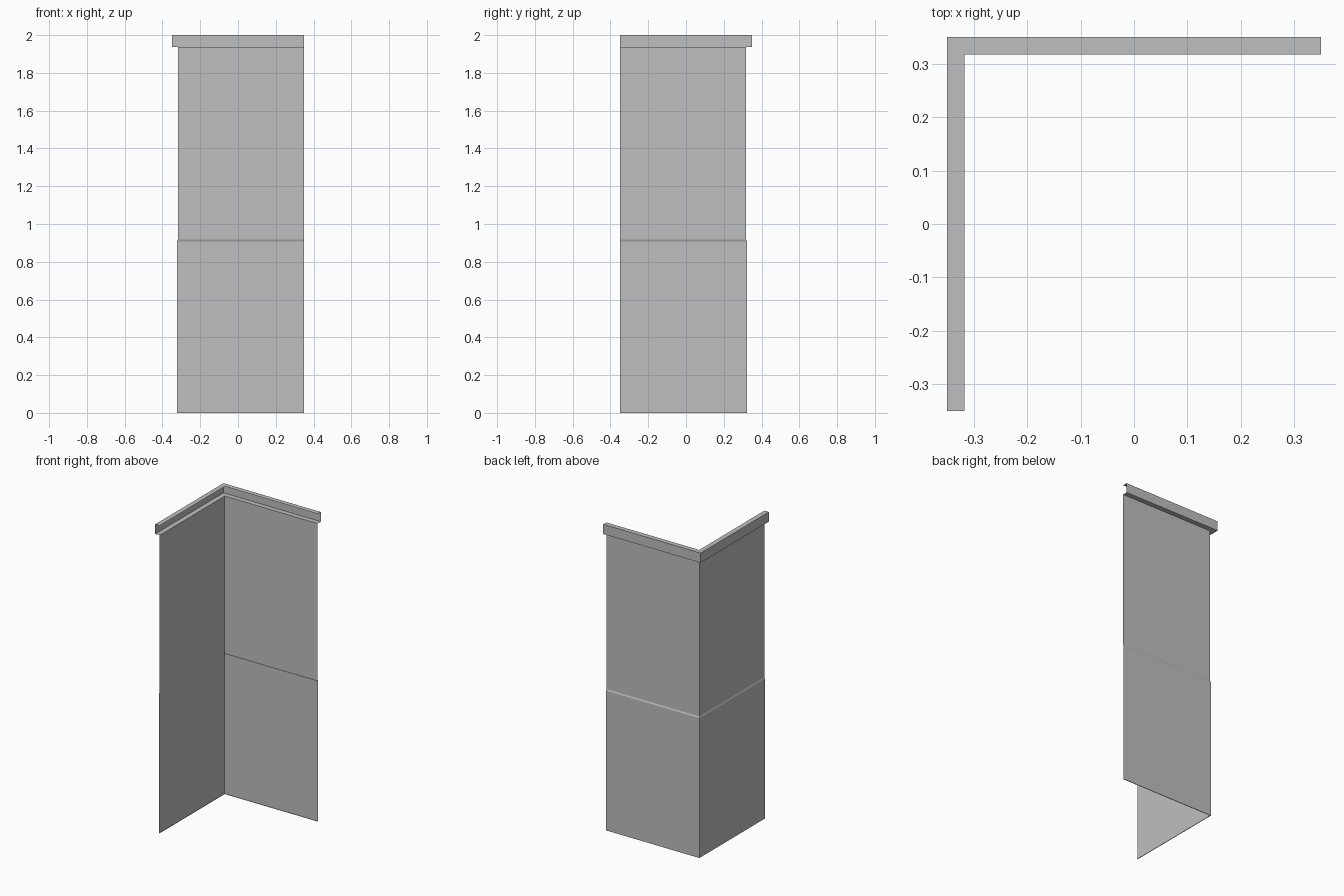
import bpy, bmesh

old = bpy.data.objects.get("Cube")
if old:
    bpy.data.objects.remove(old, do_unlink=True)

HALF = 0.35      # half width of the corner, and its outermost reach
WALL = 0.318     # upper wall offset
BASE = 0.322     # lower wall offset
TOP, TRIM = 2.0, 1.937
STEP_TOP, STEP_LOW = 0.918, 0.908

grey = bpy.data.materials.new("plain grey")
grey.use_nodes = True
colour = (0.52, 0.52, 0.52, 1)
grey.diffuse_color = colour
grey.node_tree.nodes["Principled BSDF"].inputs["Base Color"].default_value = colour


def corner_sheet(name, profile):
    """Sweep an (offset, height) profile, listed downwards, round the mitred corner."""
    bm = bmesh.new()
    rows = []
    for d, z in profile:
        path = [(-d, -HALF), (-d, d), (HALF, d)]
        rows.append([bm.verts.new((x, y, z)) for x, y in path])
    for a, b in zip(rows, rows[1:]):
        for j in range(2):
            bm.faces.new((a[j], a[j + 1], b[j + 1], b[j]))
    mesh = bpy.data.meshes.new(name)
    bm.to_mesh(mesh)
    bm.free()
    mesh.materials.append(grey)
    obj = bpy.data.objects.new(name, mesh)
    bpy.context.collection.objects.link(obj)
    return obj


# Channel trim, open towards the inside of the corner
corner_sheet("top_trim", [(WALL, TOP), (HALF, TOP), (HALF, TRIM), (WALL, TRIM)])

# Upper wall
corner_sheet("upper_wall", [(WALL, TRIM), (WALL, STEP_TOP)])

# Lower wall with sloping ledge and a narrow lip at the floor
corner_sheet("lower_wall", [(WALL, STEP_TOP), (BASE, STEP_LOW), (BASE, 0), (WALL, 0)])
